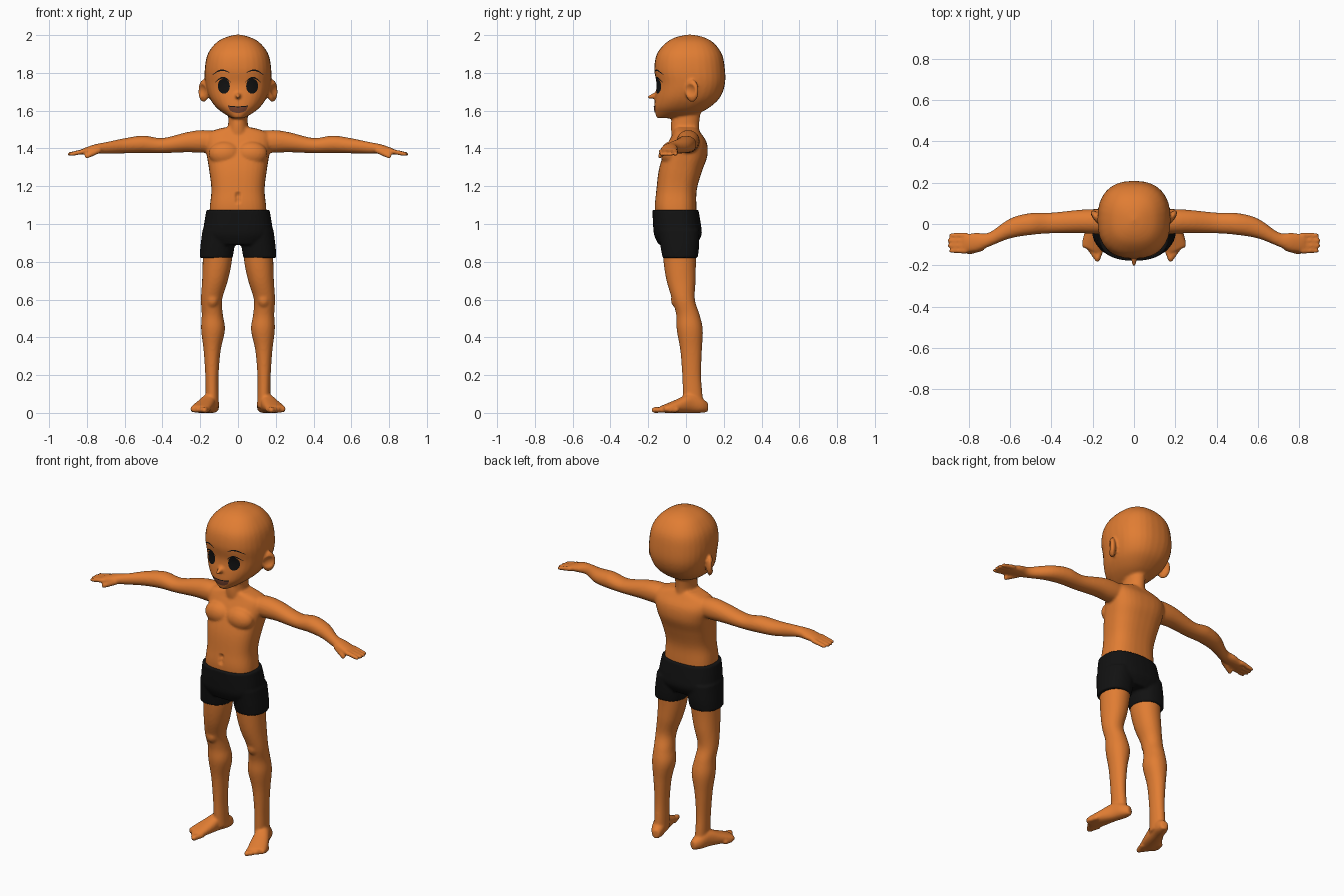
import bpy, bmesh, math
from mathutils import Vector, Matrix

if "Cube" in bpy.data.objects:
    bpy.data.objects.remove(bpy.data.objects["Cube"])


def material(name, r, g, b):
    m = bpy.data.materials.new(name)
    m.use_nodes = True
    m.diffuse_color = (r, g, b, 1)
    bsdf = m.node_tree.nodes["Principled BSDF"]
    bsdf.inputs["Base Color"].default_value = (r, g, b, 1)
    bsdf.inputs["Roughness"].default_value = 0.8
    return m


skin = material("warm_skin", 0.75, 0.205, 0.033)
black = material("black", 0.006, 0.006, 0.006)
mouth_brown = material("mouth_brown", 0.2, 0.06, 0.03)


def densify(rows, steps=5):
    """Pass a smooth curve through the section rows."""
    rows = [Vector(r) for r in rows]
    out = []
    for i in range(len(rows) - 1):
        b, c = rows[i], rows[i + 1]
        a, d = rows[max(i - 1, 0)], rows[min(i + 2, len(rows) - 1)]
        for k in range(steps):
            t = k / steps
            out.append(b + (c - a) * t / 2 + (a * 2 - b * 5 + c * 4 - d) * t * t / 2
                       + (b * 3 - a - c * 3 + d) * t ** 3 / 2)
    return out + [rows[-1]]


def loft(bm, rows, place, power=2.3, seg=32):
    """Skin rounded sections: rows hold station, two centres, two radii."""
    def bend(v):
        return math.copysign(abs(v) ** (2 / power), v)
    rings = []
    for t, a, b, ra, rb in densify(rows):
        angles = [2 * math.pi * i / seg for i in range(seg)]
        rings.append([bm.verts.new(place(t, a + ra * bend(math.cos(w)), b + rb * bend(math.sin(w))))
                      for w in angles])
    for lower, upper in zip(rings, rings[1:]):
        for i in range(seg):
            j = (i + 1) % seg
            bm.faces.new((lower[i], lower[j], upper[j], upper[i]))
    bm.faces.new(rings[0])
    bm.faces.new(rings[-1])


def ball(bm, centre, radii, turn=0.0):
    matrix = Matrix.Translation(centre) @ Matrix.Rotation(turn, 4, 'Z') @ Matrix.Diagonal((*radii, 1))
    bmesh.ops.create_uvsphere(bm, u_segments=24, v_segments=16, radius=1, matrix=matrix)


def capsule(bm, start, end, r_start, r_end):
    start, end = Vector(start), Vector(end)
    axis = end - start
    made = bmesh.ops.create_icosphere(bm, subdivisions=3, radius=1)
    for v in made["verts"]:
        v.co = end + v.co * r_end if v.co.dot(axis) > 0 else start + v.co * r_start


def finish(bm, name, mat, voxel, smooth):
    """Fuse overlapping pieces into one smooth surface."""
    bmesh.ops.recalc_face_normals(bm, faces=bm.faces[:])
    mesh = bpy.data.meshes.new(name)
    bm.to_mesh(mesh)
    bm.free()
    mesh.materials.append(mat)
    ob = bpy.data.objects.new(name, mesh)
    bpy.context.collection.objects.link(ob)
    remesh = ob.modifiers.new("fuse", 'REMESH')
    remesh.mode = 'VOXEL'
    remesh.voxel_size = voxel
    remesh.use_smooth_shade = True
    soft = ob.modifiers.new("soften", 'SMOOTH')
    soft.factor = 0.5
    soft.iterations = smooth
    return apply(ob)


def apply(ob):
    bpy.ops.object.select_all(action='DESELECT')
    ob.select_set(True)
    bpy.context.view_layer.objects.active = ob
    bpy.ops.object.convert(target='MESH')
    bpy.ops.object.shade_smooth()
    return ob


def upright(side=1):
    return lambda t, a, b: (side * a, b, t)


# Head, neck, torso
bm = bmesh.new()
loft(bm, [(1.56, 0, -.1, .03, .055), (1.585, 0, -.05, .075, .112), (1.62, 0, -.02, .118, .148),
          (1.67, 0, .008, .152, .172), (1.74, 0, .025, .172, .181), (1.82, 0, .019, .176, .187),
          (1.9, 0, .018, .16, .172), (1.96, 0, .02, .115, .125), (1.99, 0, .02, .06, .07),
          (2.003, 0, .02, .004, .004)], upright(), 2.4)
loft(bm, [(1.46, 0, 0, .07, .075), (1.53, 0, -.005, .052, .075), (1.64, 0, .01, .055, .075)], upright(), 2)
loft(bm, [(.95, 0, -.045, .15, .1), (1.08, 0, -.055, .15, .11), (1.18, 0, -.05, .141, .107),
          (1.28, 0, -.03, .152, .115), (1.36, 0, -.005, .165, .118), (1.43, 0, .008, .178, .102),
          (1.48, 0, .005, .165, .075), (1.51, 0, 0, .08, .06)], upright(), 2.6)
capsule(bm, (0, -.145, 1.685), (0, -.198, 1.672), .022, .008)

for s in (1, -1):
    # Ears, chest and knees
    ball(bm, (s * .182, .032, 1.705), (.02, .04, .06), -s * .6)
    ball(bm, (s * .07, -.08, 1.372), (.085, .055, .065))
    ball(bm, (s * .136, -.045, .6), (.035, .035, .045))

    # Arm and hand
    loft(bm, [(.1, .01, 1.435, .06, .055), (.19, .012, 1.437, .06, .06), (.27, .012, 1.433, .056, .053),
              (.4, .005, 1.415, .05, .04), (.5, 0, 1.422, .053, .046), (.6, -.022, 1.414, .048, .04),
              (.7, -.075, 1.403, .034, .03), (.76, -.088, 1.396, .045, .025),
              (.825, -.092, 1.382, .044, .016)], lambda t, a, b: (s * t, a, b), 2.1)
    for i in range(4):
        y = -.055 - .025 * i
        reach = .88 + .012 * math.sin(math.pi * (i + .5) / 4)
        capsule(bm, (s * .815, y, 1.384), (s * reach, y, 1.37), .014, .011)
    capsule(bm, (s * .74, -.115, 1.39), (s * .8, -.138, 1.358), .018, .012)

    # Leg
    loft(bm, [(.03, .135, .04, .035, .055), (.1, .137, .035, .034, .052), (.2, .138, .03, .035, .05),
              (.33, .137, .027, .045, .057), (.44, .132, .02, .063, .069), (.52, .136, .01, .056, .062),
              (.6, .14, -.013, .056, .06), (.7, .122, -.026, .068, .077), (.8, .11, -.033, .077, .086),
              (.93, .105, -.035, .08, .095)], upright(s), 2.1)

    # Foot, turned outward, with toes
    def foot(t, a, b, turn=.32):
        c, w = math.cos(turn), math.sin(turn)
        return (s * (.125 + t * w + a * c), .105 - t * c + a * w, b)
    loft(bm, [(-.01, 0, .03, .02, .025), (.03, 0, .04, .036, .04), (.09, 0, .05, .04, .05),
              (.16, .003, .036, .05, .036), (.22, .005, .024, .054, .024), (.245, .005, .02, .048, .018)], foot)
    for i in range(5):
        a = -.036 + .021 * i
        capsule(bm, foot(.22 - .01 * i, a, .017), foot(.275 - .014 * i, a, .015), .016, .016 - .001 * i)

body = finish(bm, "body", skin, .0075, 4)


# Pressed-in details: navel, ear hollows, flat soles
def dent(centre, radius, push):
    centre, push = Vector(centre), Vector(push)
    for v in body.data.vertices:
        d = (v.co - centre).length / radius
        if d < 1:
            v.co += push * (1 - d * d)


for z in (1.12, 1.14, 1.155):
    dent((0, -.158, z), .017, (0, .01, 0))
for s in (1, -1):
    dent((s * .198, .018, 1.708), .034, (-s * .014, .008, 0))
for v in body.data.vertices:
    v.co.z = max(v.co.z, 0)

# Shorts
bm = bmesh.new()
loft(bm, [(.89, 0, -.045, .14, .1), (.94, 0, -.043, .18, .125), (.99, 0, -.047, .181, .127),
          (1.075, 0, -.056, .167, .122)], upright(), 2.5)
for s in (1, -1):
    loft(bm, [(.82, .116, -.031, .087, .093), (.88, .109, -.033, .09, .102),
              (.97, .1, -.04, .088, .11)], upright(s), 2.3)
finish(bm, "shorts", black, .008, 2)


# Painted face pieces, laid onto the head
def patch(name, x0, x1, low, high, mat, lift=.003, nx=20, nz=6):
    bm = bmesh.new()
    grid = []
    for i in range(nx + 1):
        u = i / nx
        x = x0 + (x1 - x0) * u
        grid.append([bm.verts.new((x, -.4, low(u) + (high(u) - low(u)) * j / nz)) for j in range(nz + 1)])
    for i in range(nx):
        for j in range(nz):
            bm.faces.new((grid[i][j], grid[i + 1][j], grid[i + 1][j + 1], grid[i][j + 1]))
    if x1 < x0:
        bmesh.ops.reverse_faces(bm, faces=bm.faces[:])
    mesh = bpy.data.meshes.new(name)
    bm.to_mesh(mesh)
    bm.free()
    mesh.materials.append(mat)
    ob = bpy.data.objects.new(name, mesh)
    bpy.context.collection.objects.link(ob)
    wrap = ob.modifiers.new("wrap", 'SHRINKWRAP')
    wrap.target = body
    wrap.wrap_method = 'PROJECT'
    wrap.use_project_y = True
    wrap.use_positive_direction = True
    wrap.offset = lift
    apply(ob)


def arch(u):
    return math.sqrt(max(0, 1 - (2 * u - 1) ** 2))


def bow(u):
    return math.sin(math.pi * u)


for side, s in (("left", 1), ("right", -1)):
    patch(side + "_eye", s * .043, s * .107, lambda u: 1.73 - .04 * arch(u), lambda u: 1.73 + .04 * arch(u), black)
    patch(side + "_lash", s * .036, s * .122, lambda u: 1.748 + .022 * bow(u),
          lambda u: 1.75 + .029 * bow(u), black, .004)
    patch(side + "_brow", s * .045, s * .135, lambda u: 1.8 + .016 * bow(u) - .012 * u,
          lambda u: 1.802 + .022 * bow(u) - .012 * u, black)
patch("mouth", -.05, .05, lambda u: 1.618 - .03 * arch(u), lambda u: 1.624 - .004 * bow(u), mouth_brown)
patch("lip_line", -.053, .053, lambda u: 1.622 - .004 * bow(u), lambda u: 1.627 - .004 * bow(u), black, .004)
